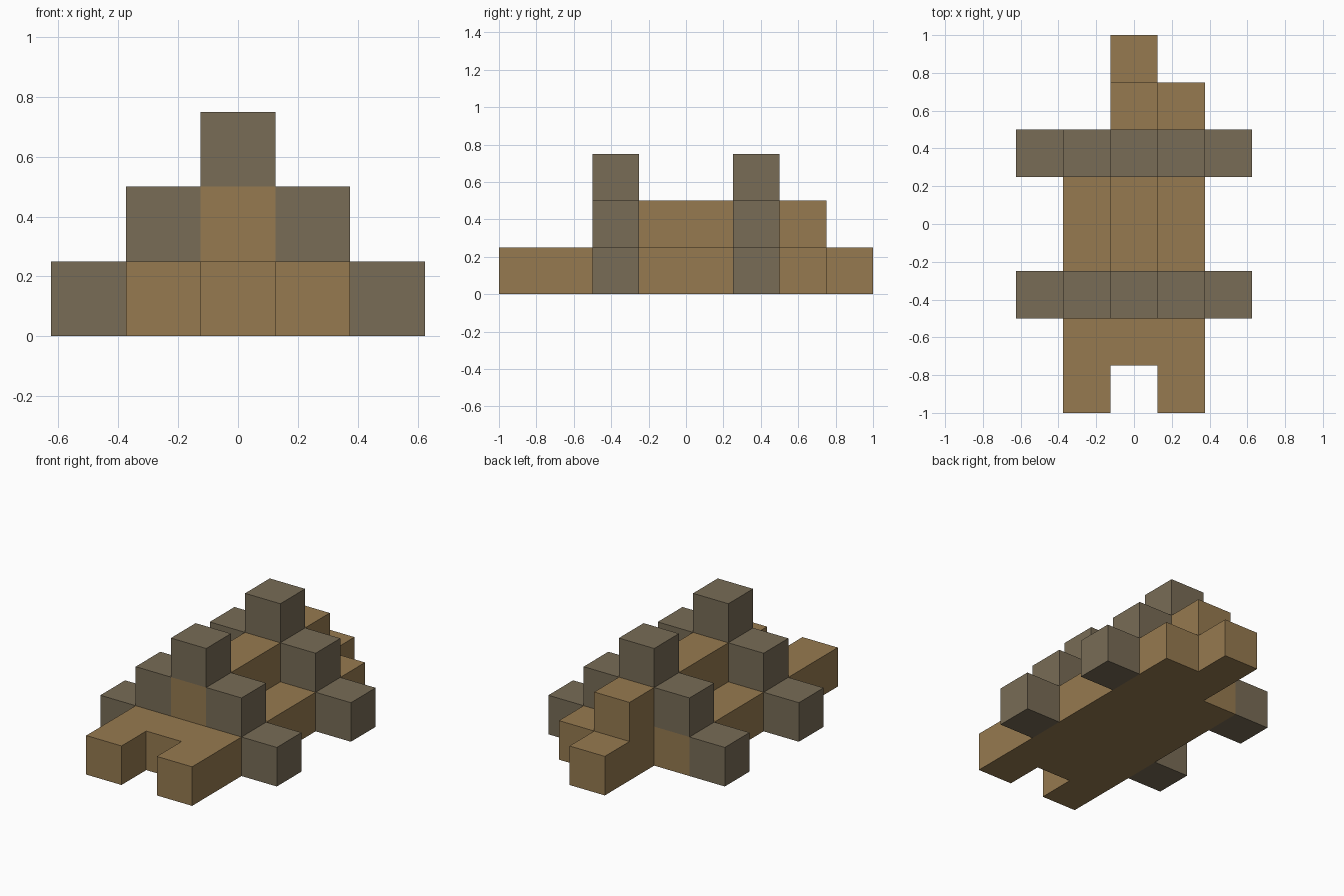
import bpy
import bmesh
from mathutils import Vector

if "Cube" in bpy.data.objects:
    bpy.data.objects.remove(bpy.data.objects["Cube"], do_unlink=True)

UNIT = 0.25


def make_material(name, color):
    mat = bpy.data.materials.new(name)
    mat.use_nodes = True
    mat.diffuse_color = color
    mat.node_tree.nodes["Principled BSDF"].inputs["Base Color"].default_value = color
    return mat


def block(xs, ys, zs):
    """Grid cells filling a box: x is centred, y counts from the front."""
    return {(x, y, z) for x in xs for y in ys for z in zs}


def build_part(name, cells, mat, solid):
    """Skin a set of cells, leaving out faces buried in the solid."""
    bm = bmesh.new()
    for cell in sorted(cells):
        centre = Vector((cell[0], cell[1] - 3.5, cell[2] + 0.5)) * UNIT
        for axis in range(3):
            for side in (-1, 1):
                step = [0, 0, 0]
                step[axis] = side
                if tuple(a + b for a, b in zip(cell, step)) in solid:
                    continue
                n = Vector(step)
                u = Vector([float(i == (axis + 1) % 3) for i in range(3)])
                v = n.cross(u)
                corners = (-u - v, u - v, u + v, v - u)
                bm.faces.new([bm.verts.new(centre + (n + c) * UNIT / 2) for c in corners])
    bmesh.ops.remove_doubles(bm, verts=bm.verts, dist=0.001)
    mesh = bpy.data.meshes.new(name)
    bm.to_mesh(mesh)
    bm.free()
    mesh.materials.append(mat)
    obj = bpy.data.objects.new(name, mesh)
    bpy.context.collection.objects.link(obj)


brown = make_material("warm_brown", (0.305, 0.195, 0.080, 1))
grey = make_material("grey_brown", (0.188, 0.150, 0.093, 1))

middle, low = range(-1, 2), (0,)

# Body: two-pronged head, wide torso with a raised spine, stepped tail
head = block(middle, (1,), low) | block((-1, 1), (0,), low)
torso = block(middle, range(2, 6), low)
spine = block((0,), range(2, 7), (1,))
tail = block((0, 1), (6,), low) | block((0,), (7,), low)


# Stepped arches that stand on the torso and run down both sides
def arch(row):
    return {(x, row, 2 - abs(x)) for x in range(-2, 3)}


parts = {
    "head": (head, brown),
    "torso": (torso, brown),
    "spine": (spine, brown),
    "tail": (tail, brown),
    "front_arch": (arch(2), grey),
    "rear_arch": (arch(5), grey),
}
solid = set().union(*(cells for cells, _ in parts.values()))
for part_name, (cells, mat) in parts.items():
    build_part(part_name, cells, mat, solid)
